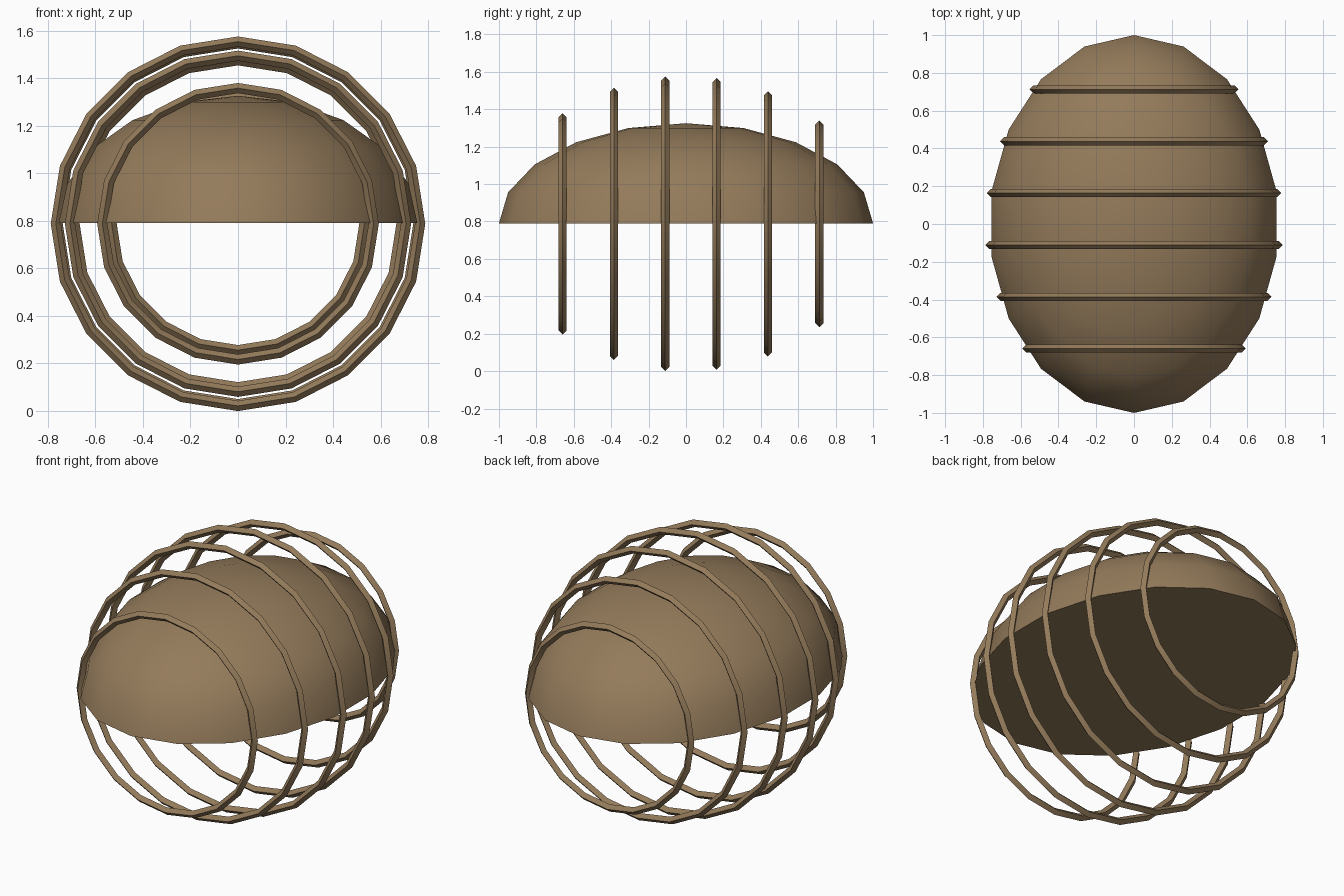
import bpy, bmesh, math

if "Cube" in bpy.data.objects:
    bpy.data.objects.remove(bpy.data.objects["Cube"])

CENTRE_Z = 0.7875

brown = bpy.data.materials.new("warm brown")
brown.diffuse_color = (0.296, 0.198, 0.104, 1)
brown.use_nodes = True
brown.node_tree.nodes["Principled BSDF"].inputs["Base Color"].default_value = brown.diffuse_color


def finish(obj, name):
    obj.name = name
    obj.data.name = name
    obj.data.materials.append(brown)
    bpy.ops.object.select_all(action='DESELECT')
    obj.select_set(True)
    bpy.context.view_layer.objects.active = obj
    bpy.ops.object.shade_smooth_by_angle(angle=math.radians(30))


# Half-ellipsoid shell with a flat closed underside
def make_dome(half_x, half_y, height, sides=18, levels=5):
    bm = bmesh.new()
    rows = []
    for i in range(levels):
        lat = math.pi / 2 * i / levels
        rows.append([bm.verts.new((
            half_x * math.cos(lat) * math.sin(2 * math.pi * k / sides),
            half_y * math.cos(lat) * math.cos(2 * math.pi * k / sides),
            height * math.sin(lat))) for k in range(sides)])
    apex = bm.verts.new((0, 0, height))
    for k in range(sides):
        n = (k + 1) % sides
        for low, high in zip(rows, rows[1:]):
            bm.faces.new((low[k], low[n], high[n], high[k]))
        bm.faces.new((rows[-1][k], rows[-1][n], apex))
    bm.faces.new(rows[0])
    bmesh.ops.recalc_face_normals(bm, faces=bm.faces)
    mesh = bpy.data.meshes.new("dome")
    bm.to_mesh(mesh)
    bm.free()
    obj = bpy.data.objects.new("dome", mesh)
    obj.location.z = CENTRE_Z + 0.003
    bpy.context.collection.objects.link(obj)
    finish(obj, "dome")


make_dome(0.766, 1.0, 0.535)

# Upright rib hoops with a diamond cross-section
TUBE = 0.0215
for i, outer in enumerate((0.592, 0.728, 0.7875, 0.78, 0.709, 0.553)):
    bpy.ops.mesh.primitive_torus_add(
        major_segments=20, minor_segments=4,
        major_radius=outer - TUBE, minor_radius=TUBE,
        location=(0, -0.66 + 0.2745 * i, CENTRE_Z),
        rotation=(math.pi / 2, 0, 0))
    finish(bpy.context.object, f"rib_hoop_{i + 1}")
